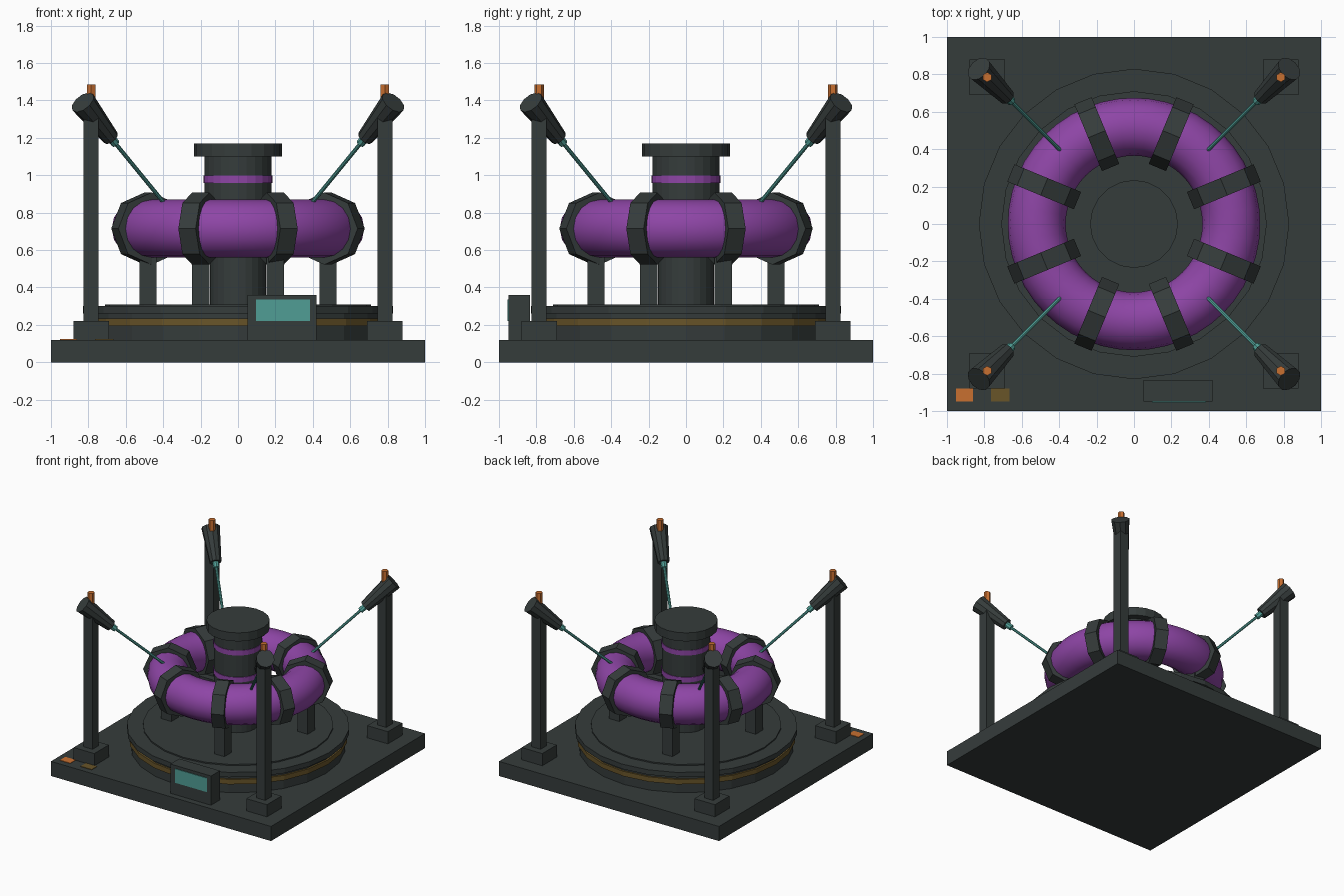
import bpy
import math
from mathutils import Vector, Matrix

if "Cube" in bpy.data.objects:
    bpy.data.objects.remove(bpy.data.objects["Cube"], do_unlink=True)


def material(name, rgb):
    m = bpy.data.materials.new(name)
    m.use_nodes = True
    m.diffuse_color = (*rgb, 1)
    m.node_tree.nodes["Principled BSDF"].inputs["Base Color"].default_value = (*rgb, 1)
    return m


DARK = material("dark metal", (0.036, 0.045, 0.044))
PURPLE = material("purple", (0.27, 0.06, 0.38))
TEAL = material("teal glow", (0.08, 0.34, 0.30))
ORANGE = material("orange", (0.58, 0.16, 0.03))
BRONZE = material("bronze", (0.14, 0.09, 0.022))


def finish(name, mat, smooth=False):
    ob = bpy.context.object
    ob.name = name
    ob.data.materials.append(mat)
    if smooth:
        bpy.ops.object.shade_smooth_by_angle(angle=math.radians(35))
    return ob


def box(name, mat, lo, hi):
    lo, hi = Vector(lo), Vector(hi)
    bpy.ops.mesh.primitive_cube_add(size=1, location=(lo + hi) / 2)
    bpy.context.object.data.transform(Matrix.Diagonal((*(hi - lo), 1)))
    return finish(name, mat)


def rod(name, mat, start, end, r1, r2=None, sides=24, smooth=False):
    """Cylinder or cone running between two points."""
    start, end = Vector(start), Vector(end)
    axis = end - start
    bpy.ops.mesh.primitive_cone_add(
        vertices=sides, radius1=r1, radius2=r1 if r2 is None else r2,
        depth=axis.length, location=(start + end) / 2,
        rotation=axis.to_track_quat('Z', 'Y').to_euler())
    return finish(name, mat, smooth)


def disc(name, mat, radius, z0, z1, sides=24):
    return rod(name, mat, (0, 0, z0), (0, 0, z1), radius, sides=sides)


# Base slab and round pedestal
box("base_slab", DARK, (-1, -1, 0), (1, 1, 0.12))
disc("pedestal", DARK, 0.80, 0.12, 0.26)
disc("pedestal_band", BRONZE, 0.815, 0.195, 0.235)
disc("pedestal_rim", DARK, 0.83, 0.26, 0.30)
disc("pedestal_top", DARK, 0.71, 0.30, 0.31)

# Central column with glowing rings and cap
disc("column_lower", DARK, 0.15, 0.31, 0.62)
disc("column_upper", DARK, 0.18, 0.60, 1.10)
for z in (0.76, 0.98):
    disc("column_ring", PURPLE, 0.185, z - 0.02, z + 0.02)
disc("column_cap", DARK, 0.235, 1.10, 1.17, sides=20)

# Ring-shaped vessel
RING, RING_Z = 0.52, 0.715
bpy.ops.mesh.primitive_torus_add(
    location=(0, 0, RING_Z), major_radius=RING, minor_radius=0.155,
    major_segments=48, minor_segments=16)
finish("ring_vessel", PURPLE, smooth=True)

# Octagonal clamps around the vessel, with a leg under every other one
for i in range(8):
    a = math.radians(22.5 + 45 * i)
    centre = Vector((RING * math.cos(a), RING * math.sin(a), RING_Z))
    along = Vector((-math.sin(a), math.cos(a), 0)) * 0.05
    rod("clamp", DARK, centre - along, centre + along, 0.193, sides=8)
    if i % 2 == 0:
        box("leg", DARK, (centre.x - 0.046, centre.y - 0.046, 0.31),
            (centre.x + 0.046, centre.y + 0.046, 0.56))

# Corner posts, each with an emitter aimed at the vessel
for sx in (-1, 1):
    for sy in (-1, 1):
        def at(d, z):
            return Vector((sx * d, sy * d, z))

        px, py = sx * 0.785, sy * 0.785
        box("post_foot", DARK, (px - 0.094, py - 0.094, 0.12), (px + 0.094, py + 0.094, 0.22))
        box("post", DARK, (px - 0.04, py - 0.04, 0.22), (px + 0.04, py + 0.04, 1.34))
        rod("emitter", DARK, at(0.83, 1.39), at(0.68, 1.2), 0.07, 0.045, sides=10)
        rod("emitter_nozzle", TEAL, at(0.69, 1.213), at(0.655, 1.17), 0.024, sides=8)
        rod("beam", TEAL, at(0.66, 1.176), at(0.385, 0.84), 0.011, sides=8)
        rod("post_lamp", ORANGE, at(0.785, 1.38), at(0.785, 1.485), 0.026, sides=6)

# Control box with screen
box("control_box", DARK, (0.05, -0.95, 0.12), (0.42, -0.835, 0.36))
box("screen", TEAL, (0.095, -0.955, 0.22), (0.385, -0.95, 0.335))

# Warning plates on the base corner
box("warning_plate_bright", ORANGE, (-0.953, -0.95, 0.12), (-0.86, -0.88, 0.124))
box("warning_plate_dull", BRONZE, (-0.765, -0.95, 0.12), (-0.665, -0.88, 0.124))
